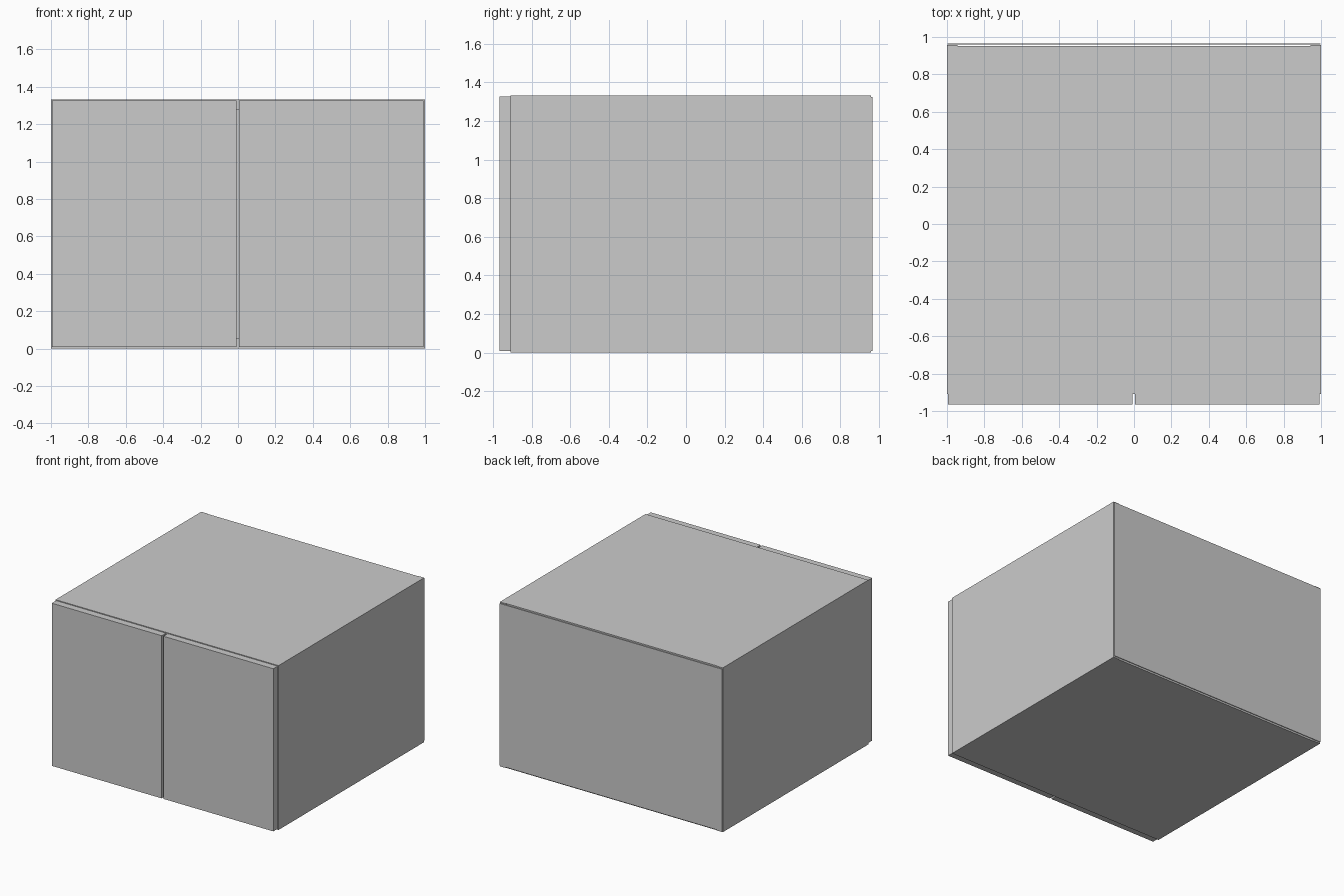
import bpy

if "Cube" in bpy.data.objects:
    bpy.data.objects.remove(bpy.data.objects["Cube"])

T = 0.056            # board thickness
H = 1.333            # overall height
FRONT, REAR = -0.909, 0.957


def board(name, x, y, z):
    """Rectangular board spanning the given (min, max) ranges."""
    bpy.ops.mesh.primitive_cube_add(size=1, location=[sum(r) / 2 for r in (x, y, z)])
    ob = bpy.context.object
    ob.name = name
    ob.scale = [r[1] - r[0] for r in (x, y, z)]
    bpy.ops.object.transform_apply(location=False, rotation=False, scale=True)
    return ob


# Carcass: two sides with the top and bottom boards between them
board("left_side", (-1, -1 + T), (FRONT, REAR), (0, H))
board("right_side", (1 - T, 1), (FRONT, REAR), (0, H))
for name, z in (("bottom_board", 0), ("top_board", H - T)):
    board(name, (-1 + T, 1 - T), (FRONT, REAR - 0.004), (z, z + T))

# Thin back panel, slightly inset at top and bottom
board("back_panel", (-0.997, 0.997), (0.959, 0.965), (0.01, H - 0.008))

# Pair of flat doors with a narrow gap between them
for name, x in (("left_door", -0.995), ("right_door", 0.006)):
    board(name, (x, x + 0.986), (-0.965, FRONT - 0.001), (0.008, H - 0.006))
